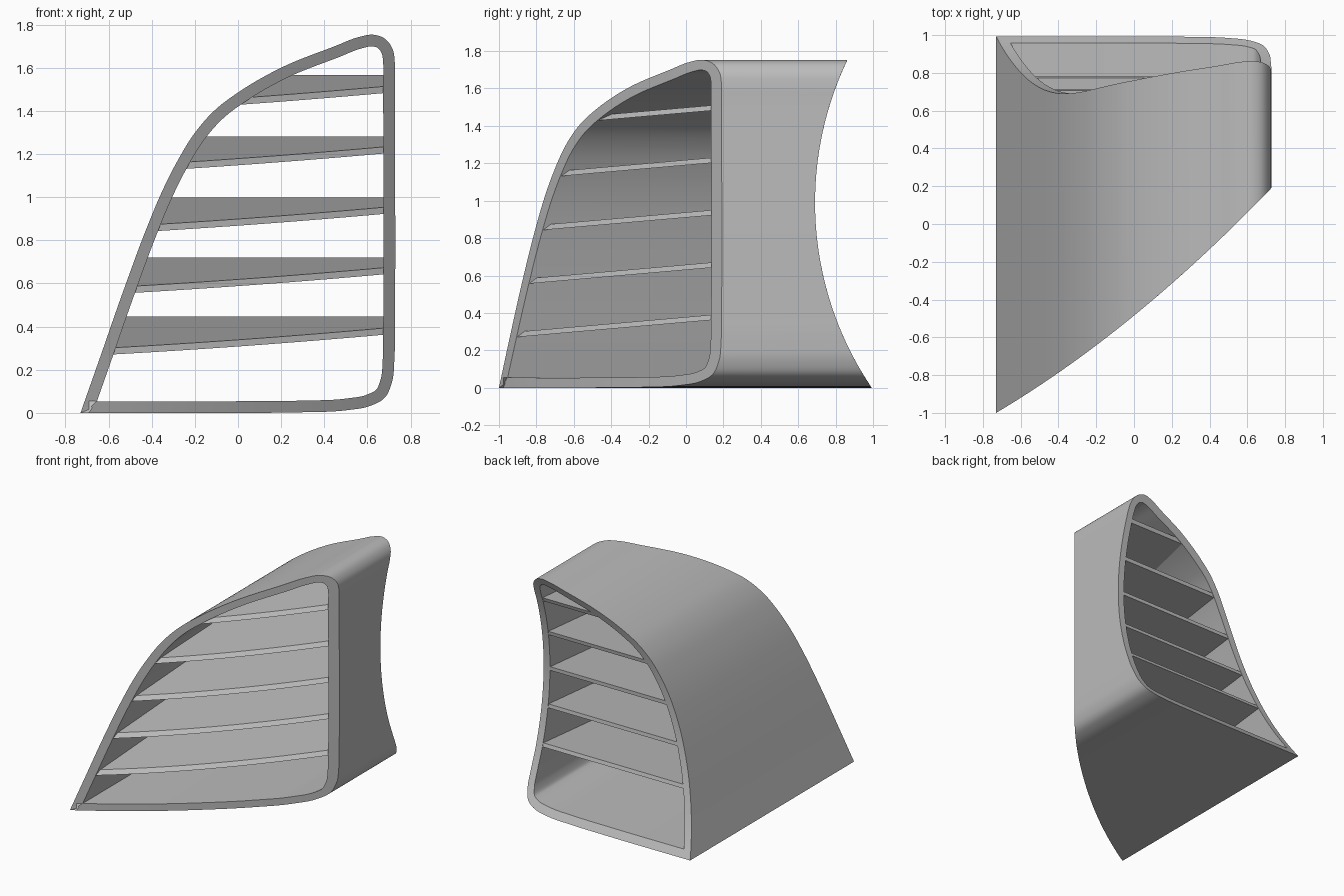
import bpy, bmesh, math
from mathutils import Vector

cube = bpy.data.objects.get("Cube")
if cube:
    bpy.data.objects.remove(cube, do_unlink=True)

grey = bpy.data.materials.new("plain grey")
grey.use_nodes = True
grey.diffuse_color = (0.5, 0.5, 0.5, 1)
grey.node_tree.nodes["Principled BSDF"].inputs["Base Color"].default_value = (0.5, 0.5, 0.5, 1)

WALL = 0.054
SLOPE = math.tan(math.radians(5))


def front_y(x):
    """Swept front cut, seen from above."""
    return -0.485 + 0.817 * x + 0.153 * x * x


def back_y(z):
    """Concave circular back cut, seen from the side."""
    return 0.69 + 1.77 - math.sqrt(1.77 ** 2 - (z - 0.99) ** 2)


def smooth_path(ctrl):
    """Smooth curve through the points, open at the sharp first corner."""
    pts = [Vector(p) for p in ctrl]
    chords = [b - a for a, b in zip(pts, pts[1:])]
    tangents = [chords[0].normalized()]
    for a, b in zip(chords, chords[1:]):
        tangents.append((a.normalized() * b.length + b.normalized() * a.length).normalized())
    tangents.append(chords[-1].normalized())
    path = []
    for i, c in enumerate(chords):
        n = max(5, math.ceil(c.length / 0.04))
        for k in range(n):
            t = k / n
            path.append(pts[i] * (2 * t**3 - 3 * t**2 + 1) + pts[i + 1] * (3 * t**2 - 2 * t**3)
                        + tangents[i] * c.length * (t**3 - 2 * t**2 + t)
                        + tangents[i + 1] * c.length * (t**3 - t**2))
    return path


def inset(loop, d):
    """Mitred inward offset of a clockwise closed loop."""
    out = []
    for i, p in enumerate(loop):
        a = (p - loop[i - 1]).normalized()
        b = (loop[(i + 1) % len(loop)] - p).normalized()
        na, nb = Vector((a.y, -a.x)), Vector((b.y, -b.x))
        out.append(p + (na + nb) * d / (1 + na.dot(nb)))
    return out


def make_object(name, rings, caps):
    """Skin a series of closed rings; without caps the last joins the first."""
    bm = bmesh.new()
    rows = [[bm.verts.new(p) for p in r] for r in rings]
    pairs = list(zip(rows, rows[1:]))
    if caps:
        bm.faces.new(rows[0])
        bm.faces.new(rows[-1])
    else:
        pairs.append((rows[-1], rows[0]))
    for r, s in pairs:
        for i in range(len(r)):
            j = (i + 1) % len(r)
            bm.faces.new((r[i], r[j], s[j], s[i]))
    bmesh.ops.recalc_face_normals(bm, faces=bm.faces)
    mesh = bpy.data.meshes.new(name)
    bm.to_mesh(mesh)
    bm.free()
    mesh.materials.append(grey)
    obj = bpy.data.objects.new(name, mesh)
    bpy.context.collection.objects.link(obj)
    bpy.ops.object.select_all(action='DESELECT')
    obj.select_set(True)
    bpy.context.view_layer.objects.active = obj
    bpy.ops.object.shade_smooth_by_angle(angle=math.radians(30))
    return obj


# Frame: hollow profile with swept front and concave back
outer = smooth_path([
    (-0.73, 0), (-0.635, 0.27), (-0.53, 0.57), (-0.42, 0.865), (-0.355, 1.02),
    (-0.285, 1.16), (-0.195, 1.305), (-0.1, 1.41), (0, 1.485), (0.2, 1.6),
    (0.45, 1.7), (0.56, 1.742), (0.625, 1.753), (0.68, 1.735), (0.715, 1.69),
    (0.727, 1.62), (0.727, 1.55), (0.727, 0.4), (0.725, 0.25), (0.713, 0.14),
    (0.68, 0.07), (0.62, 0.035), (0.5, 0.012), (0.3, 0.003), (0, 0), (-0.73, 0)])
inner = inset(outer, WALL)


def front_ring(loop):
    return [(p.x, front_y(p.x), p.y) for p in loop]


def back_ring(loop):
    return [(p.x, back_y(p.y), p.y) for p in loop]


make_object("frame", [front_ring(outer), back_ring(outer), back_ring(inner), front_ring(inner)], False)

# Left limit of the slats, buried halfway into the wall
middle = inset(outer, WALL / 2)
peak = max(range(len(middle)), key=lambda i: middle[i].y)
limit = middle[:peak + 1]


def wall_x(z):
    for a, b in zip(limit, limit[1:]):
        if a.y <= z <= b.y:
            return a.x + (b.x - a.x) * (z - a.y) / (b.y - a.y)
    return limit[0].x


def slat_point(base, t, lift, at_back, setback):
    """Point on a tilted slat, settled between the wall and the right side."""
    x = z = 0.0
    y = 0.0
    z = base
    for _ in range(25):
        left = wall_x(z)
        x = left + (0.7 - left) * t
        y = back_y(z) - 0.003 if at_back else front_y(x) + setback
        z = base + SLOPE * y + lift
    return (x, y, z)


# Five tilted slats with a chamfered leading edge
for k in range(5):
    base = 0.35 + 0.28 * k
    rings = []
    for i in range(25):
        t = i / 24
        rings.append([slat_point(base, t, 0, False, 0.002),
                      slat_point(base, t, 0.028, False, 0.036),
                      slat_point(base, t, 0.028, True, 0),
                      slat_point(base, t, 0, True, 0)])
    make_object(f"slat_{k + 1}", rings, True)
